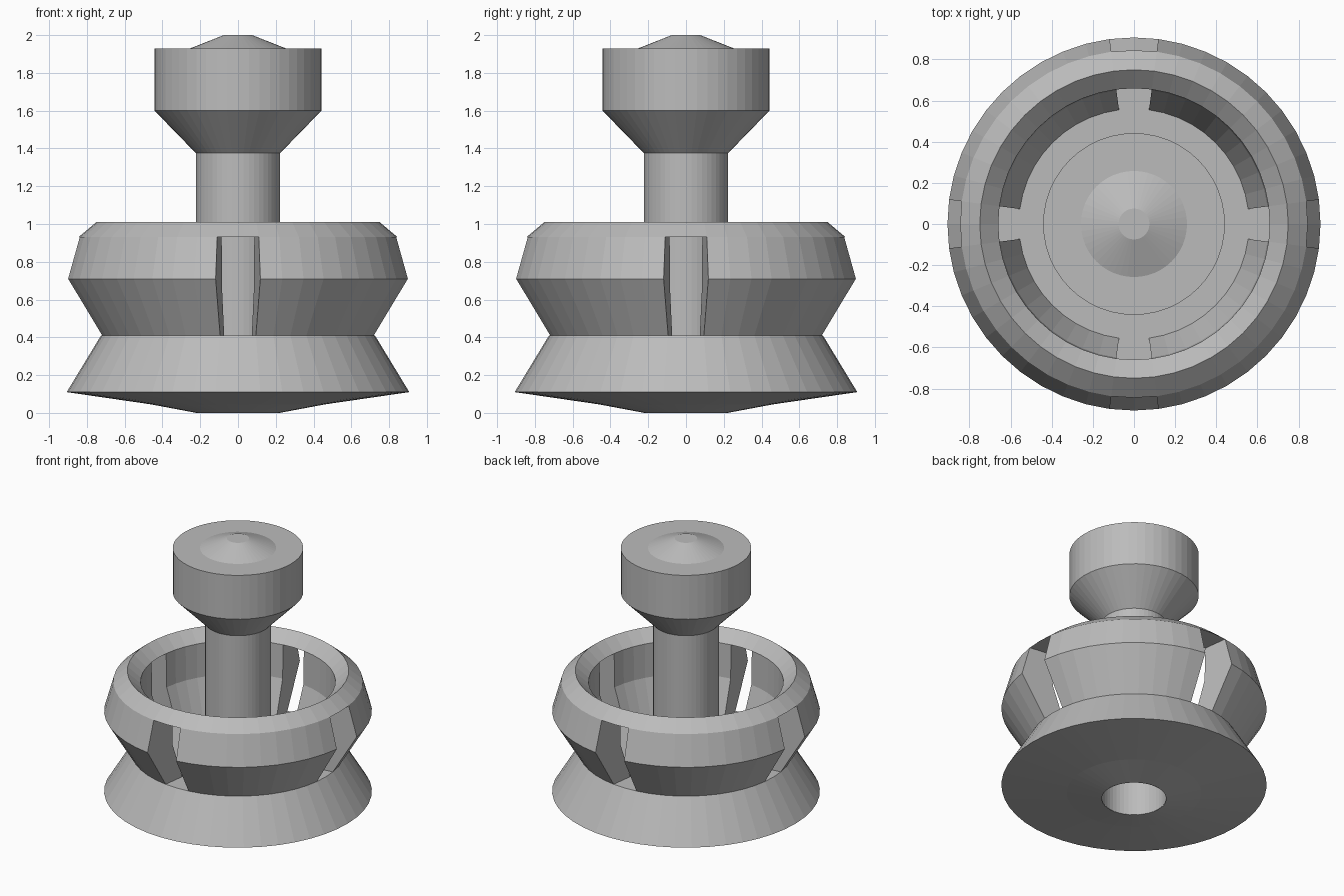
import bpy, bmesh, math

if "Cube" in bpy.data.objects:
    bpy.data.objects.remove(bpy.data.objects["Cube"])

N = 48  # sides of every turned part

grey = bpy.data.materials.new("plain grey")
grey.diffuse_color = (0.5, 0.5, 0.5, 1)
grey.use_nodes = True
grey.node_tree.nodes["Principled BSDF"].inputs["Base Color"].default_value = grey.diffuse_color


def ring(bm, r, z):
    return [bm.verts.new((r * math.cos(2 * math.pi * j / N),
                          r * math.sin(2 * math.pi * j / N), z)) for j in range(N)]


def band(bm, a, b, keep=lambda j: True):
    for j in range(N):
        if keep(j):
            k = (j + 1) % N
            bm.faces.new((a[j], a[k], b[k], b[j]))


def finish(bm, name):
    mesh = bpy.data.meshes.new(name)
    bm.to_mesh(mesh)
    bm.free()
    mesh.materials.append(grey)
    ob = bpy.data.objects.new(name, mesh)
    bpy.context.collection.objects.link(ob)
    return ob


def lathe(name, profile, cap_end=False):
    bm = bmesh.new()
    rings = [ring(bm, r, z) for r, z in profile]
    for a, b in zip(rings, rings[1:]):
        band(bm, a, b)
    if cap_end:
        bm.faces.new(rings[-1])
    return finish(bm, name)


# Flared base: underside, skirt
lathe("flared_base", [(0.22, 0), (0.46, 0.045), (0.907, 0.11), (0.725, 0.41)])

# Cup floor, reaching out under the slots
bm = bmesh.new()
band(bm, ring(bm, 0.725, 0.41), ring(bm, 0.22, 0.41))
finish(bm, "cup_floor")

# Slotted cup: four slots, each two segments wide, centred on the axes
in_slot = lambda j: j % 12 in (11, 0)
solid = lambda j: not in_slot(j)
bm = bmesh.new()
outer = [ring(bm, r, z) for r, z in [(0.725, 0.41), (0.907, 0.71), (0.845, 0.93)]]
inner = [ring(bm, r, z) for r, z in [(0.56, 0.41), (0.655, 0.68), (0.66, 0.93)]]
rim = ring(bm, 0.75, 1.01)
for i in range(2):
    band(bm, outer[i], outer[i + 1], solid)
    band(bm, inner[i + 1], inner[i], solid)
# Bevelled rim and slot ceilings
band(bm, outer[2], rim)
band(bm, rim, inner[2])
band(bm, inner[2], outer[2], in_slot)
# Slot side walls
for c in range(0, N, 12):
    for s in (-1, 1):
        j = (c + s) % N
        for i in range(2):
            q = [outer[i][j], outer[i + 1][j], inner[i + 1][j], inner[i][j]]
            bm.faces.new(q if s < 0 else q[::-1])
# drop verts left loose in the slot middles
bmesh.ops.delete(bm, geom=[v for v in bm.verts if not v.link_faces], context='VERTS')
finish(bm, "slotted_cup")

# Hollow centre pin with a wide head and a shallow cone on top
lathe("centre_pin", [(0.223, 0), (0.223, 1.375), (0.442, 1.6), (0.442, 1.928),
                     (0.258, 1.928), (0.075, 2.0)], cap_end=True)
